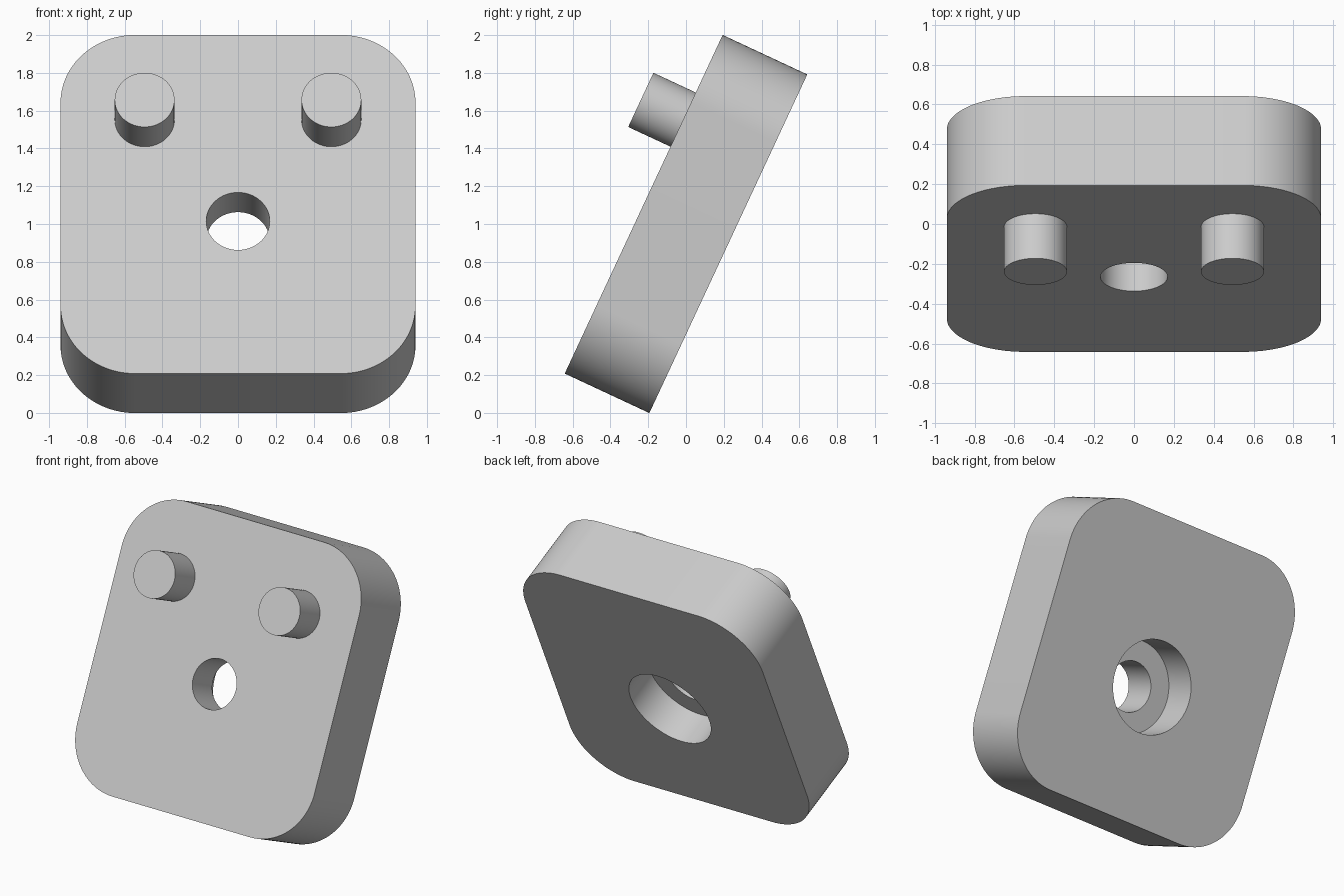
import bpy, bmesh, math
from mathutils import Matrix, Vector

if "Cube" in bpy.data.objects:
    bpy.data.objects.remove(bpy.data.objects["Cube"])

U = 0.0989                      # design unit
WIDTH, HEIGHT, DEPTH = 19 * U, 20 * U, 5 * U
CORNER = 4 * U
HOLE_R, BORE_R, BORE_DEPTH = 1.7 * U, 3.15 * U, 2.5 * U
HOLE_Z = -U
PEG_R, PEG_LEN, PEG_X, PEG_Z = 1.6 * U, 2.5 * U, 5 * U, 5 * U
TILT = Matrix.Translation((0, 0, 1)) @ Matrix.Rotation(math.radians(-25), 4, 'X')

grey = bpy.data.materials.new("light_grey")
grey.use_nodes = True
colour = (0.6, 0.6, 0.6, 1)
grey.diffuse_color = colour
grey.node_tree.nodes["Principled BSDF"].inputs["Base Color"].default_value = colour


def circle(radius, cx=0, cz=0, n=64):
    return [(cx + radius * math.cos(math.tau * i / n),
             cz + radius * math.sin(math.tau * i / n)) for i in range(n)]


def rounded_rect(w, h, r, steps=24):
    pts = []
    for q, (sx, sz) in enumerate([(1, 1), (-1, 1), (-1, -1), (1, -1)]):
        for i in range(steps + 1):
            a = math.pi / 2 * (q + i / steps)
            pts.append((sx * (w / 2 - r) + r * math.cos(a),
                        sz * (h / 2 - r) + r * math.sin(a)))
    return pts


def ring(bm, points, y):
    verts = [bm.verts.new((x, y, z)) for x, z in points]
    edges = [bm.edges.new((verts[i - 1], verts[i])) for i in range(len(verts))]
    return verts, edges


def wall(bm, a, b):
    for i in range(len(a[0])):
        bm.faces.new((a[0][i - 1], a[0][i], b[0][i], b[0][i - 1]))


def cap(bm, *rings):
    bmesh.ops.triangle_fill(bm, use_beauty=True, normal=Vector((0, -1, 0)),
                            edges=[e for r in rings for e in r[1]])


def finish(bm, name):
    bmesh.ops.recalc_face_normals(bm, faces=bm.faces)
    mesh = bpy.data.meshes.new(name)
    bm.to_mesh(mesh)
    bm.free()
    mesh.materials.append(grey)
    obj = bpy.data.objects.new(name, mesh)
    bpy.context.collection.objects.link(obj)
    obj.matrix_world = TILT
    bpy.ops.object.select_all(action='DESELECT')
    obj.select_set(True)
    bpy.context.view_layer.objects.active = obj
    bpy.ops.object.shade_smooth_by_angle(angle=math.radians(30))


# Tilted plate with a through hole, counterbored from the back
front, back = -DEPTH / 2, DEPTH / 2
floor = back - BORE_DEPTH
outline = rounded_rect(WIDTH, HEIGHT, CORNER)
hole, bore = circle(HOLE_R, 0, HOLE_Z), circle(BORE_R, 0, HOLE_Z)
bm = bmesh.new()
outer_front, outer_back = ring(bm, outline, front), ring(bm, outline, back)
hole_front, hole_floor = ring(bm, hole, front), ring(bm, hole, floor)
bore_floor, bore_back = ring(bm, bore, floor), ring(bm, bore, back)
wall(bm, outer_front, outer_back)
wall(bm, hole_front, hole_floor)
wall(bm, hole_floor, bore_floor)
wall(bm, bore_floor, bore_back)
cap(bm, outer_front, hole_front)
cap(bm, outer_back, bore_back)
finish(bm, "plate")

# Two round pegs on the front face
for side, x in (("left", PEG_X), ("right", -PEG_X)):
    bm = bmesh.new()
    profile = circle(PEG_R, x, PEG_Z)
    tip, root = ring(bm, profile, front - PEG_LEN), ring(bm, profile, front + 0.02)
    wall(bm, tip, root)
    bm.faces.new(tip[0])
    bm.faces.new(root[0])
    finish(bm, side + "_peg")
